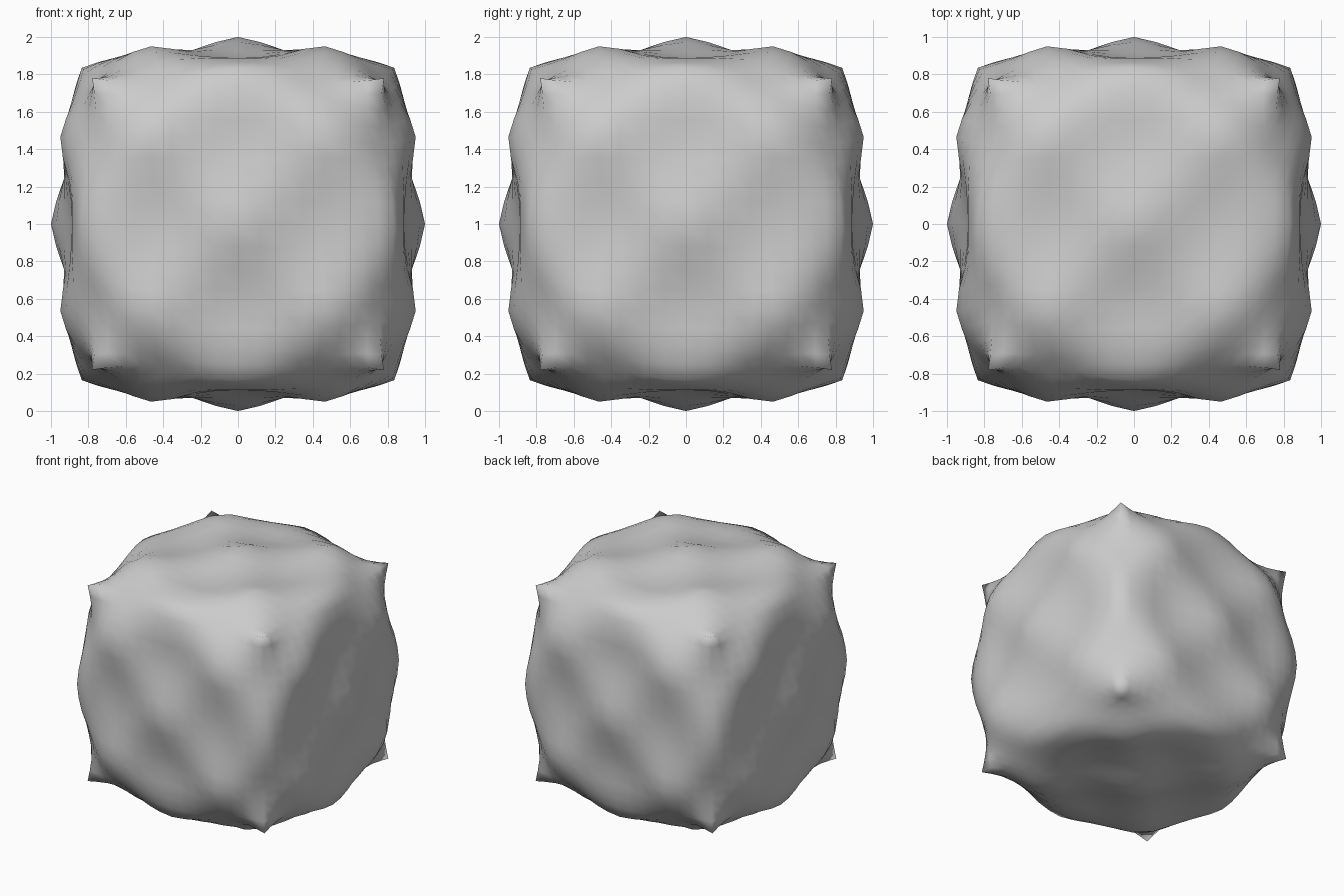
import bpy
import bmesh

if "Cube" in bpy.data.objects:
    bpy.data.objects.remove(bpy.data.objects["Cube"], do_unlink=True)

# One quarter of a bumpy face on a 5 x 5 grid, from the middle to the rim
HEIGHT = [
    [1.00, 0.93, 0.885, 0.887, 0.835],
    [0.93, 0.93, 0.91, 0.885, 0.81],
    [0.885, 0.91, 0.95, 0.87, 0.765],
    [0.887, 0.885, 0.87, 0.83, 0.76],
    [0.835, 0.81, 0.765, 0.76, 0.78],
]
SPREAD = [
    [0, 0, 0, 0, 0],
    [0.235, 0.245, 0.24, 0.22, 0.22],
    [0.44, 0.455, 0.465, 0.44, 0.42],
    [0.66, 0.67, 0.65, 0.62, 0.61],
    HEIGHT[4],
]
LAST = 4


def grid(table, i, j, odd):
    """Grid value, mirrored past the middle and extended past the rim."""
    if i > LAST:
        return 2 * grid(table, LAST, j, odd) - grid(table, LAST - 1, j, odd)
    if j > LAST:
        return 2 * grid(table, i, LAST, odd) - grid(table, i, LAST - 1, odd)
    sign = -1 if odd and i < 0 else 1
    return sign * table[abs(i)][abs(j)]


def curve(p, t):
    """Smooth curve through the two middle values of four."""
    a, b, c, d = p
    return b + 0.5 * t * (c - a + t * (2 * a - 5 * b + 4 * c - d
                                       + t * (3 * (b - c) + d - a)))


def sample(table, u, v, odd=False):
    i, j = min(int(u), LAST - 1), min(int(v), LAST - 1)
    rows = [curve([grid(table, i + m, j + n, odd) for n in range(-1, 3)], v - j)
            for m in range(-1, 3)]
    return curve(rows, u - i)


def sculpt(co):
    """Move a point of the plain cube onto the bumpy surface."""
    axis = max(range(3), key=lambda k: abs(co[k]))
    a, b = (axis + 1) % 3, (axis + 2) % 3
    u, v = abs(co[a]) * LAST, abs(co[b]) * LAST
    size = [0, 0, 0]
    size[axis] = sample(HEIGHT, u, v)
    size[a] = sample(SPREAD, u, v, True)
    size[b] = sample(SPREAD, v, u, True)
    return [s if c >= 0 else -s for s, c in zip(size, co)]


# Finely divided cube, shaped and set on the floor
bm = bmesh.new()
bmesh.ops.create_cube(bm, size=2)
bmesh.ops.subdivide_edges(bm, edges=bm.edges[:], cuts=15, use_grid_fill=True)
for vert in bm.verts:
    x, y, z = sculpt(vert.co.copy())
    vert.co = (x, y, z + 1)
bmesh.ops.recalc_face_normals(bm, faces=bm.faces[:])
for face in bm.faces:
    face.smooth = True
mesh = bpy.data.meshes.new("bumpy_block")
bm.to_mesh(mesh)
bm.free()
block = bpy.data.objects.new("bumpy_block", mesh)
bpy.context.collection.objects.link(block)

# Plain grey
grey = bpy.data.materials.new("stone_grey")
grey.use_nodes = True
colour = (0.6, 0.6, 0.6, 1)
grey.diffuse_color = colour
grey.node_tree.nodes["Principled BSDF"].inputs["Base Color"].default_value = colour
mesh.materials.append(grey)
